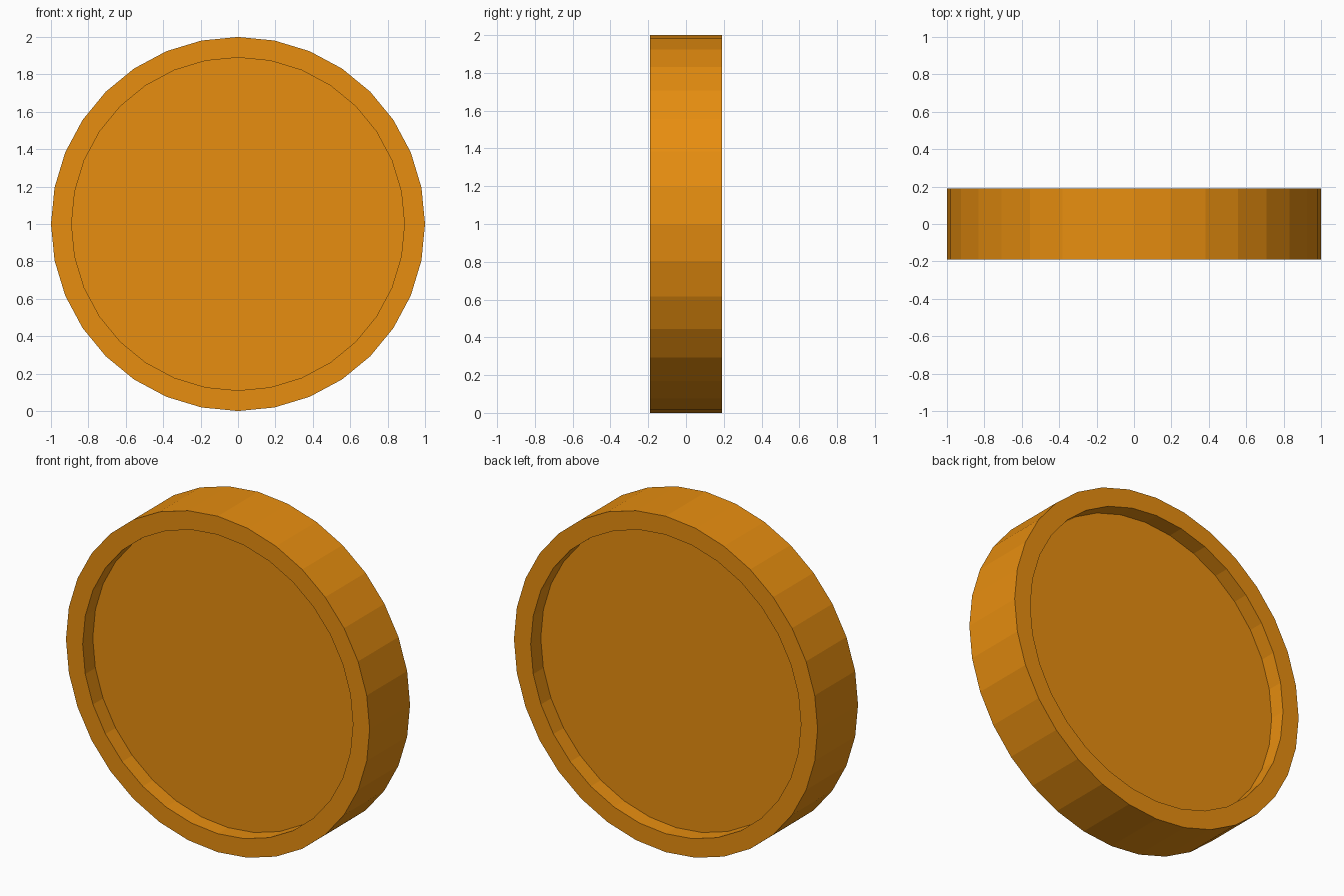
import bpy, bmesh
from math import sin, cos, pi

if "Cube" in bpy.data.objects:
    bpy.data.objects.remove(bpy.data.objects["Cube"])

SIDES = 32
# Closed half-section (radius, y), revolved about the y axis; recessed on both faces
PROFILE = [(0.89, -0.095), (0.89, -0.19), (1.0, -0.19),
           (1.0, 0.19), (0.89, 0.19), (0.89, 0.095)]

bm = bmesh.new()
rings = [[bm.verts.new((r * sin(2 * pi * i / SIDES), y, 1 + r * cos(2 * pi * i / SIDES)))
          for i in range(SIDES)] for r, y in PROFILE]

# Rim walls
for a, b in zip(rings, rings[1:]):
    for i in range(SIDES):
        j = (i + 1) % SIDES
        bm.faces.new((a[i], a[j], b[j], b[i]))

# Recessed front and back faces
bm.faces.new(rings[0])
bm.faces.new(rings[-1])
bmesh.ops.recalc_face_normals(bm, faces=bm.faces)

mesh = bpy.data.meshes.new("coin")
bm.to_mesh(mesh)
bm.free()
coin = bpy.data.objects.new("coin", mesh)
bpy.context.collection.objects.link(coin)

# Gold colour
gold = bpy.data.materials.new("gold")
gold.diffuse_color = (0.8, 0.27, 0.005, 1)
gold.use_nodes = True
gold.node_tree.nodes["Principled BSDF"].inputs["Base Color"].default_value = gold.diffuse_color
mesh.materials.append(gold)
